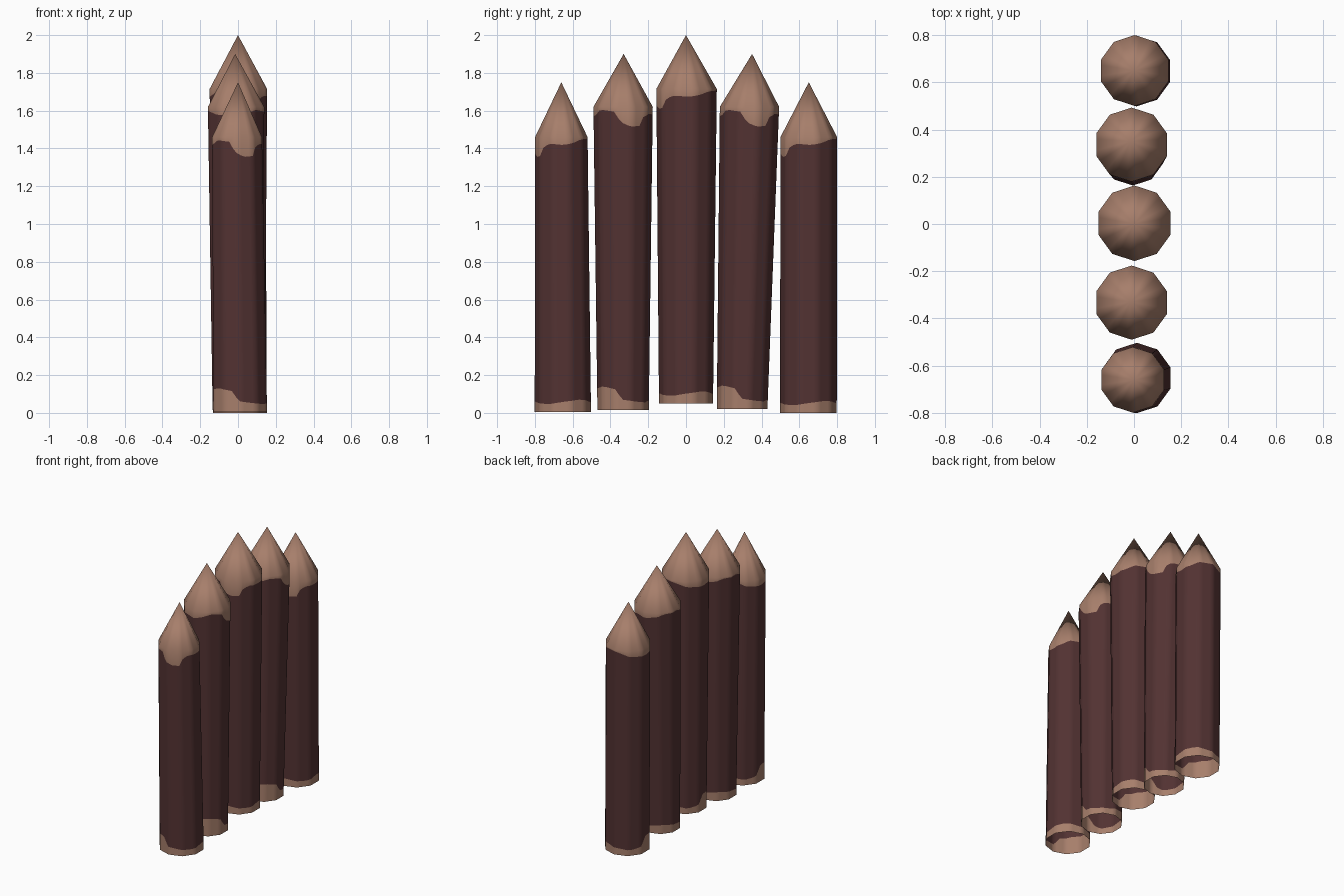
import bpy, bmesh, math
from mathutils import Vector

if "Cube" in bpy.data.objects:
    bpy.data.objects.remove(bpy.data.objects["Cube"])

SIDES, SUB = 10, 4
COLS = SIDES * SUB


def material(name, color):
    m = bpy.data.materials.new(name)
    m.diffuse_color = (*color, 1)
    m.use_nodes = True
    m.node_tree.nodes["Principled BSDF"].inputs["Base Color"].default_value = m.diffuse_color
    return m


bark = material("dark_bark", (0.085, 0.032, 0.032))
wood = material("bare_wood", (0.385, 0.21, 0.147))

# Ragged bark edges: (angle in degrees, height), repeating every turn
TOP_EDGE = [(-180, -.05), (-160, -.04), (-140, -.015), (-108, -.025), (-95, -.08),
            (-75, -.105), (-53, -.10), (-44, -.05), (-25, -.035), (5, -.042),
            (30, -.03), (50, -.012), (90, -.008), (135, -.04), (180, -.05)]
BOTTOM_EDGE = [(-180, .115), (-140, .125), (-108, .11), (-92, .055), (-60, .045),
               (-30, .04), (0, .052), (40, .065), (90, .05), (135, .04),
               (160, .05), (180, .115)]


def edge_height(table, deg):
    deg = (deg + 180) % 360 - 180
    for (a, h), (b, k) in zip(table, table[1:]):
        if a <= deg <= b:
            return h + (k - h) * (deg - a) / (b - a)


def outline():
    # ten-sided cross-section with extra points along each side
    corners = [Vector((math.cos(t), math.sin(t))) for t in
               (math.radians(18 + 360 * i / SIDES) for i in range(SIDES))]
    return [corners[i].lerp(corners[(i + 1) % SIDES], j / SUB)
            for i in range(SIDES) for j in range(SUB)]


def make_log(name, base, r0, shoulder, r1, tip, turn):
    base, shoulder, tip = Vector(base), Vector(shoulder), Vector(tip)
    length = shoulder.z - base.z
    points = outline()
    bm = bmesh.new()

    def ring(height):
        verts = []
        for p in points:
            deg = math.degrees(math.atan2(p.y, p.x)) - turn
            t = height(deg) / length
            c = base.lerp(shoulder, t)
            r = r0 + (r1 - r0) * t
            verts.append(bm.verts.new((c.x + p.x * r, c.y + p.y * r, c.z)))
        return verts

    # open foot, lower bark edge, upper bark edge, shoulder
    rings = [ring(lambda d: 0),
             ring(lambda d: edge_height(BOTTOM_EDGE, d)),
             ring(lambda d: length + edge_height(TOP_EDGE, d)),
             ring(lambda d: length)]
    for k, (lo, hi) in enumerate(zip(rings, rings[1:])):
        for i in range(COLS):
            j = (i + 1) % COLS
            f = bm.faces.new((lo[i], lo[j], hi[j], hi[i]))
            f.material_index = 0 if k == 1 else 1
    # sharpened point
    apex = bm.verts.new(tip)
    for i in range(COLS):
        f = bm.faces.new((rings[3][i], rings[3][(i + 1) % COLS], apex))
        f.material_index = 1
    for f in bm.faces:
        f.smooth = True
    mesh = bpy.data.meshes.new(name)
    bm.to_mesh(mesh)
    bm.free()
    mesh.materials.append(bark)
    mesh.materials.append(wood)
    bpy.context.collection.objects.link(bpy.data.objects.new(name, mesh))


# Row of stakes, tallest in the middle
make_log("front_stake", (.012, -.652, .006), .149, (-.005, -.66, 1.46), .139, (0, -.66, 1.75), 0)
make_log("front_inner_stake", (-.005, -.333, .015), .136, (-.01, -.333, 1.62), .157, (-.015, -.33, 1.9), 90)
make_log("middle_stake", (.005, 0, .05), .143, (.002, .003, 1.715), .16, (0, 0, 2), 0)
make_log("back_inner_stake", (-.005, .297, .02), .134, (-.01, .336, 1.62), .157, (-.015, .35, 1.9), 90)
make_log("back_stake", (.01, .648, 0), .15, (.003, .65, 1.46), .15, (0, .65, 1.75), 0)
